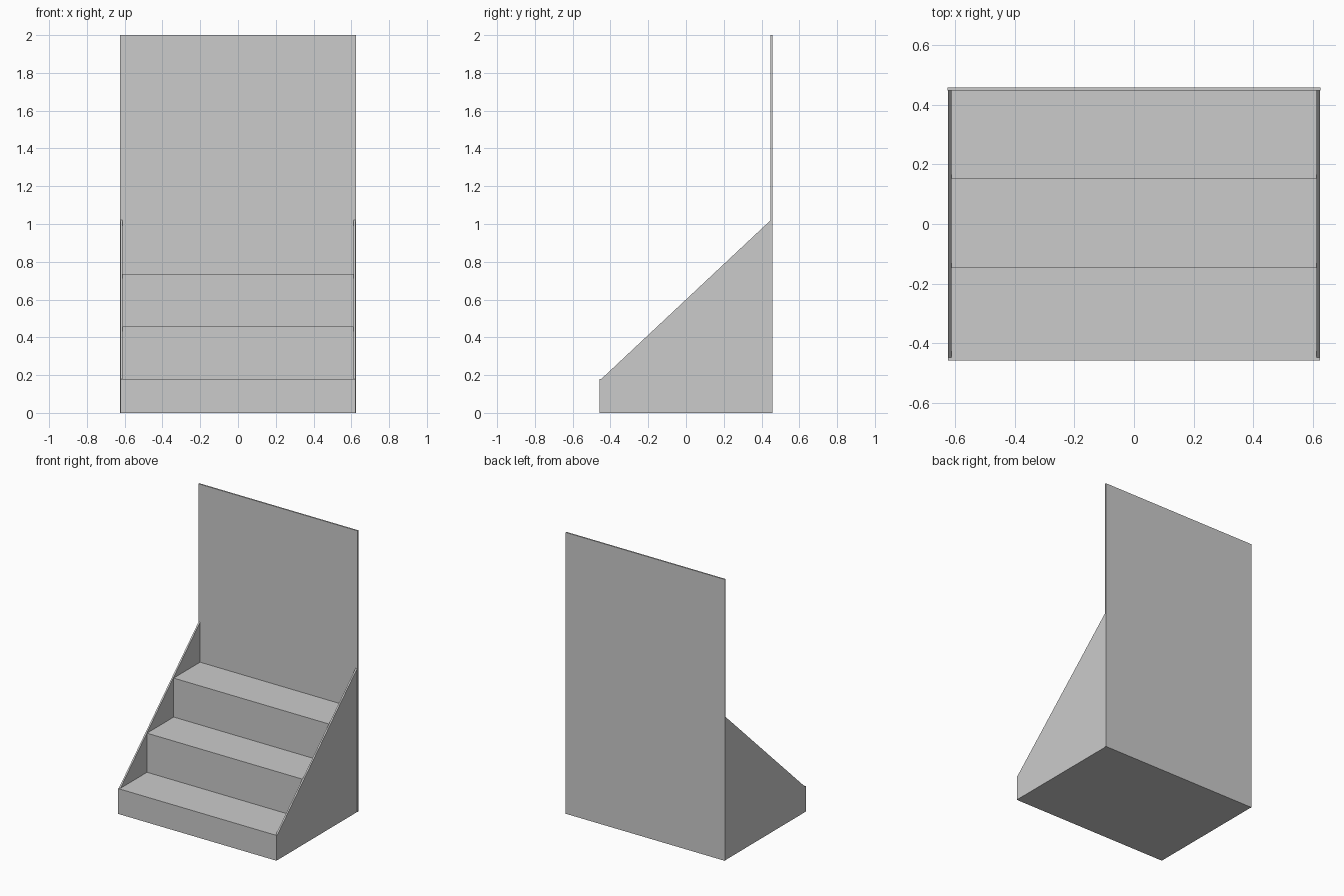
import bpy, bmesh

if "Cube" in bpy.data.objects:
    bpy.data.objects.remove(bpy.data.objects["Cube"])

def prism(name, profile, x0, x1):
    """Extrude a closed (y, z) profile along x."""
    bm = bmesh.new()
    face = bm.faces.new([bm.verts.new((x0, y, z)) for y, z in profile])
    ext = bmesh.ops.extrude_face_region(bm, geom=[face])
    moved = [v for v in ext["geom"] if isinstance(v, bmesh.types.BMVert)]
    bmesh.ops.translate(bm, verts=moved, vec=(x1 - x0, 0, 0))
    bmesh.ops.recalc_face_normals(bm, faces=bm.faces)
    mesh = bpy.data.meshes.new(name)
    bm.to_mesh(mesh)
    bm.free()
    obj = bpy.data.objects.new(name, mesh)
    bpy.context.collection.objects.link(obj)
    return obj

FRONT, BACK = -0.458, 0.458
PANEL = 0.448            # front surface of the back panel
HALF, INNER = 0.623, 0.612
LIP = 0.18               # height of the front board

# tall back panel
prism("back_panel", [(PANEL, 0), (BACK, 0), (BACK, 2), (PANEL, 2)], -0.626, 0.626)

# front board across the full width
prism("front_board", [(FRONT, 0), (-0.448, 0), (-0.448, LIP), (FRONT, LIP)], -HALF, HALF)

# sloping side panels
side = [(-0.448, 0), (PANEL, 0), (PANEL, 1.02), (-0.448, LIP)]
for label, s in (("left", -1), ("right", 1)):
    prism(label + "_side_panel", side, s * INNER, s * HALF)

# three display shelves with risers, as one stepped body
steps = [(-0.448, 0.18), (-0.148, 0.458), (0.152, 0.735)]
outline = [(PANEL, 0), (-0.448, 0)]
level = 0
for y, z in steps:
    if level:
        outline.append((y, level))
    outline.append((y, z))
    level = z
outline.append((PANEL, level))
prism("stepped_shelves", outline, -INNER, INNER)
